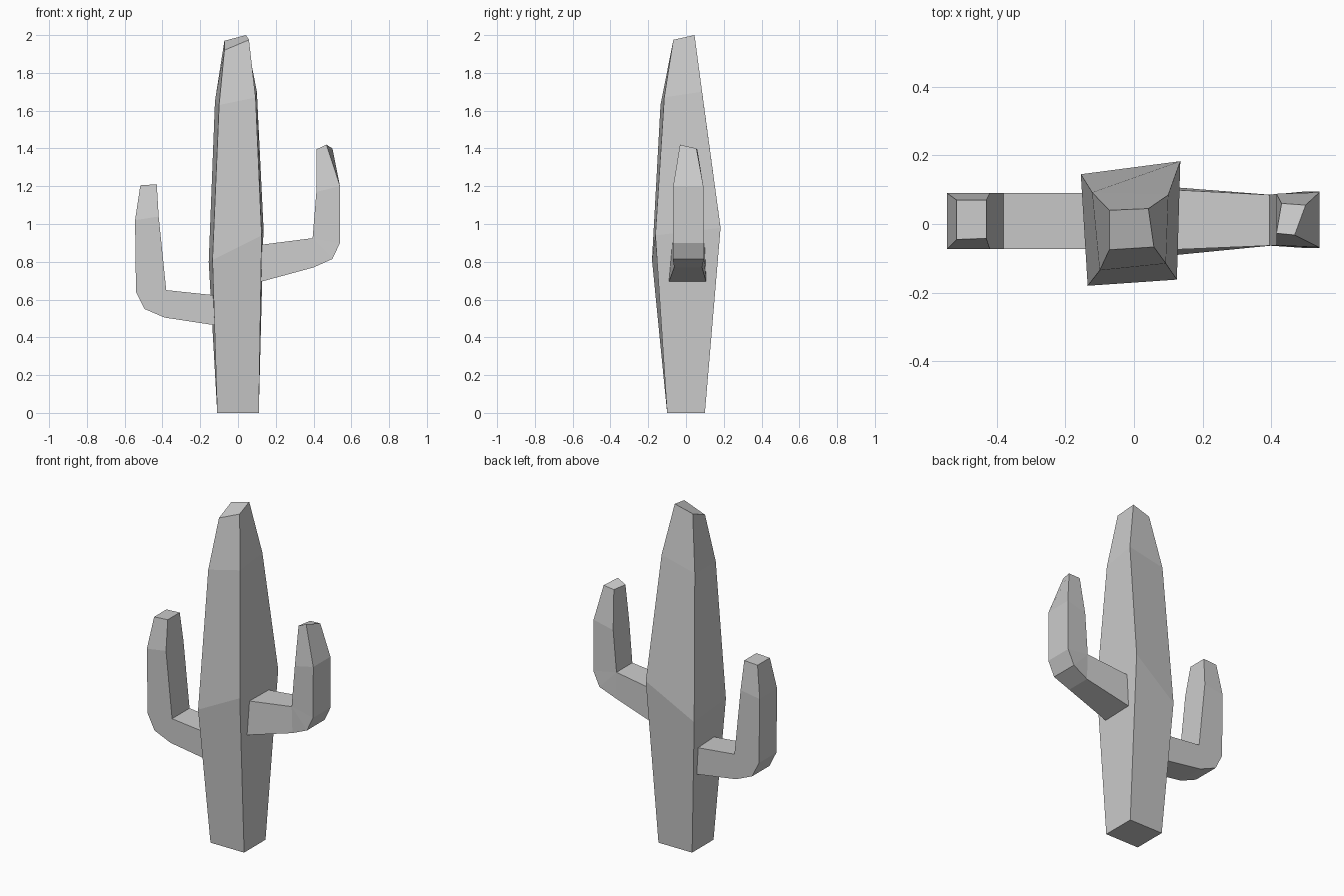
import bpy, bmesh

if "Cube" in bpy.data.objects:
    bpy.data.objects.remove(bpy.data.objects["Cube"])


def loft(name, rings):
    """Skin a list of four-cornered rings, capping both ends."""
    bm = bmesh.new()
    loops = [[bm.verts.new(p) for p in ring] for ring in rings]
    for a, b in zip(loops, loops[1:]):
        for i in range(4):
            j = (i + 1) % 4
            bm.faces.new((a[i], a[j], b[j], b[i]))
    bm.faces.new(loops[0][::-1])
    bm.faces.new(loops[-1])
    # shared inner elbow corners collapse into a fan
    bmesh.ops.remove_doubles(bm, verts=bm.verts, dist=0.0005)
    bmesh.ops.recalc_face_normals(bm, faces=bm.faces)
    mesh = bpy.data.meshes.new(name)
    bm.to_mesh(mesh)
    bm.free()
    obj = bpy.data.objects.new(name, mesh)
    bpy.context.collection.objects.link(obj)
    return obj


def section(inner, outer, yi, yo):
    """Arm ring from inner and outer (x, z) points and their y ranges."""
    (xi, zi), (xo, zo) = inner, outer
    return [(xi, yi[0], zi), (xo, yo[0], zo), (xo, yo[1], zo), (xi, yi[1], zi)]


# Trunk: bulging, slightly crooked four-sided column
loft("trunk", [
    [(-.11, -.10, 0), (.11, -.10, 0), (.11, .10, 0), (-.11, .10, 0)],
    [(-.135, -.18, .81), (.125, -.162, .94), (.135, .183, .98), (-.155, .145, .80)],
    [(-.10, -.135, 1.63), (.093, -.115, 1.67), (.10, .085, 1.70), (-.122, .092, 1.65)],
    [(-.072, -.075, 1.92), (.058, -.067, 1.975), (.042, .045, 2.0), (-.072, .04, 1.97)],
])

# Left arm: low, bends up around a shared inner elbow edge
y = (-.073, .09)
elbow = (-.38, .65)
left = [section((-.115, .622), (-.115, .463), y, y)]
left += [section(elbow, p, y, y) for p in [(-.39, .505), (-.495, .55), (-.54, .64)]]
left += [section((-.42, 1.04), (-.545, 1.02), y, y),
         section((-.43, 1.21), (-.517, 1.205), (-.042, .07), (-.045, .07))]
loft("left_arm", left)

# Right arm: higher, tapering towards the elbow, with a twisted tip
y = (-.063, .085)
yo = (-.07, .095)
elbow = (.395, .925)
right = [section((.105, .888), (.105, .69), (-.075, .10), (-.092, .108))]
right += [section(elbow, p, y, q) for p, q in
          [((.40, .77), y), ((.50, .815), yo), ((.54, .90), yo)]]
right += [section((.415, 1.17), (.54, 1.20), (-.062, .088), (-.068, .092)),
          [(.415, -.027, 1.395), (.468, -.032, 1.42), (.50, .055, 1.40), (.43, .06, 1.395)]]
loft("right_arm", right)
